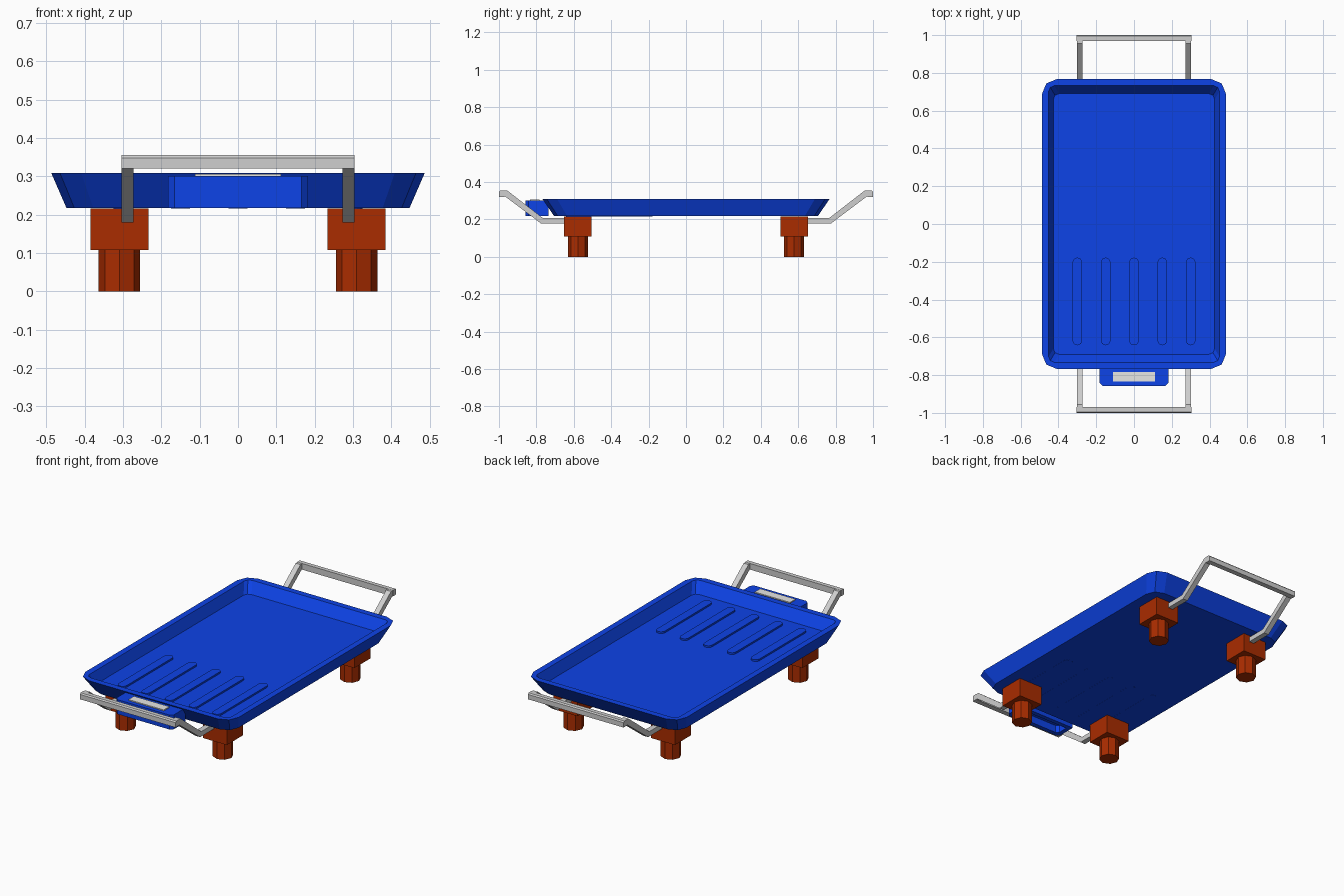
import bpy, bmesh
from math import pi, cos, sin

if "Cube" in bpy.data.objects:
    bpy.data.objects.remove(bpy.data.objects["Cube"], do_unlink=True)


def material(name, rgb):
    m = bpy.data.materials.new(name)
    m.use_nodes = True
    m.diffuse_color = (*rgb, 1)
    bsdf = m.node_tree.nodes["Principled BSDF"]
    bsdf.inputs["Base Color"].default_value = (*rgb, 1)
    return m


BLUE = material("blue enamel", (0.004, 0.056, 0.8))
BROWN = material("rust brown", (0.4, 0.025, 0.0))
GREY = material("handle grey", (0.62, 0.62, 0.62))
PALE = material("label grey", (0.8, 0.8, 0.78))


def finish(name, bm, mat):
    bmesh.ops.recalc_face_normals(bm, faces=bm.faces)
    mesh = bpy.data.meshes.new(name)
    bm.to_mesh(mesh)
    bm.free()
    mesh.materials.append(mat)
    ob = bpy.data.objects.new(name, mesh)
    bpy.context.collection.objects.link(ob)
    return ob


def rounded_rect(hx, hy, r, seg, cx=0, cy=0):
    """Outline of a rectangle with rounded corners."""
    pts = []
    for q, (sx, sy) in enumerate([(1, 1), (-1, 1), (-1, -1), (1, -1)]):
        for i in range(seg + 1):
            a = (q + i / seg) * pi / 2
            pts.append((cx + sx * (hx - r) + r * cos(a),
                        cy + sy * (hy - r) + r * sin(a)))
    return pts


def loft(name, sections, mat):
    """Skin a list of (outline, z) sections and cap both ends."""
    bm = bmesh.new()
    rings = [[bm.verts.new((x, y, z)) for x, y in pts] for pts, z in sections]
    n = len(rings[0])
    for low, high in zip(rings, rings[1:]):
        for i in range(n):
            j = (i + 1) % n
            bm.faces.new((low[i], low[j], high[j], high[i]))
    bm.faces.new(rings[0])
    bm.faces.new(rings[-1])
    return finish(name, bm, mat)


def box(name, x, y, z, mat):
    bm = bmesh.new()
    bmesh.ops.create_cube(bm, size=1)
    for v in bm.verts:
        v.co = [a[0] + (c + 0.5) * (a[1] - a[0]) for c, a in zip(v.co, (x, y, z))]
    return finish(name, bm, mat)


def extrude_side(name, profile, x0, x1, mat):
    """Extrude a closed (y, z) profile along x."""
    bm = bmesh.new()
    ends = [[bm.verts.new((x, y, z)) for y, z in profile] for x in (x0, x1)]
    for i in range(len(profile)):
        a, b = ends
        j = (i + 1) % len(profile)
        bm.faces.new((a[i], a[j], b[j], b[i]))
    for ring in ends:
        bm.faces.new(ring)
    return finish(name, bm, mat)


# Tray: sloped outer wall, flat rim, sloped inner wall, floor
loft("tray", [
    (rounded_rect(0.447, 0.705, 0.07, 2), 0.217),
    (rounded_rect(0.487, 0.767, 0.078, 2), 0.309),
    (rounded_rect(0.452, 0.732, 0.03, 2), 0.309),
    (rounded_rect(0.427, 0.69, 0.03, 2), 0.25),
], BLUE)

# Raised ribs on the tray floor
for i in range(5):
    outline = rounded_rect(0.025, 0.232, 0.0249, 4, (i - 2) * 0.15, -0.41)
    loft(f"floor_rib_{i + 1}", [(outline, 0.2165), (outline, 0.26)], BLUE)


# Front tab with chamfered corners and a hollow underside
def tab_outline(inset):
    hx, front, back, c = 0.182 - inset, -0.857 + inset, -0.735 - inset, 0.016
    return [(hx, back), (-hx, back), (-hx, front + c), (-hx + c, front),
            (hx - c, front), (hx, front + c)]


loft("front_tab", [
    (tab_outline(0.025), 0.26), (tab_outline(0.025), 0.217),
    (tab_outline(0), 0.217), (tab_outline(0), 0.3),
], BLUE)
box("label_plate", (-0.112, 0.112), (-0.833, -0.783), (0.298, 0.306), PALE)

# Feet: square block above an eight-sided post
for sx, side in ((1, "left"), (-1, "right")):
    for sy, end in ((-1, "front"), (1, "back")):
        cx, cy = sx * 0.309, sy * 0.578
        box(f"{end}_{side}_foot_block", (cx - 0.076, cx + 0.076),
            (cy - 0.073, cy + 0.073), (0.108, 0.2165), BROWN)
        post = [(cx + 0.054 * cos(i * pi / 4), cy + 0.054 * sin(i * pi / 4))
                for i in range(8)]
        loft(f"{end}_{side}_foot_post", [(post, 0), (post, 0.11)], BROWN)

# Handles: two bent arms joined by a cross bar with a chamfered top edge
ARM = [(0.64, 0.207), (0.765, 0.207), (0.955, 0.354), (0.99, 0.354),
       (0.99, 0.322), (0.966, 0.322), (0.776, 0.179), (0.64, 0.179)]
BAR = [(0.97, 0.32), (1.0, 0.32), (1.0, 0.348), (0.994, 0.355), (0.97, 0.355)]
for sy, end in ((-1, "front"), (1, "back")):
    arm = [(sy * y, z) for y, z in ARM]
    bar = [(sy * y, z) for y, z in BAR]
    for sx, side in ((1, "left"), (-1, "right")):
        extrude_side(f"{end}_handle_{side}_arm", arm, sx * 0.272, sx * 0.303, GREY)
    extrude_side(f"{end}_handle_bar", bar, -0.304, 0.304, GREY)
